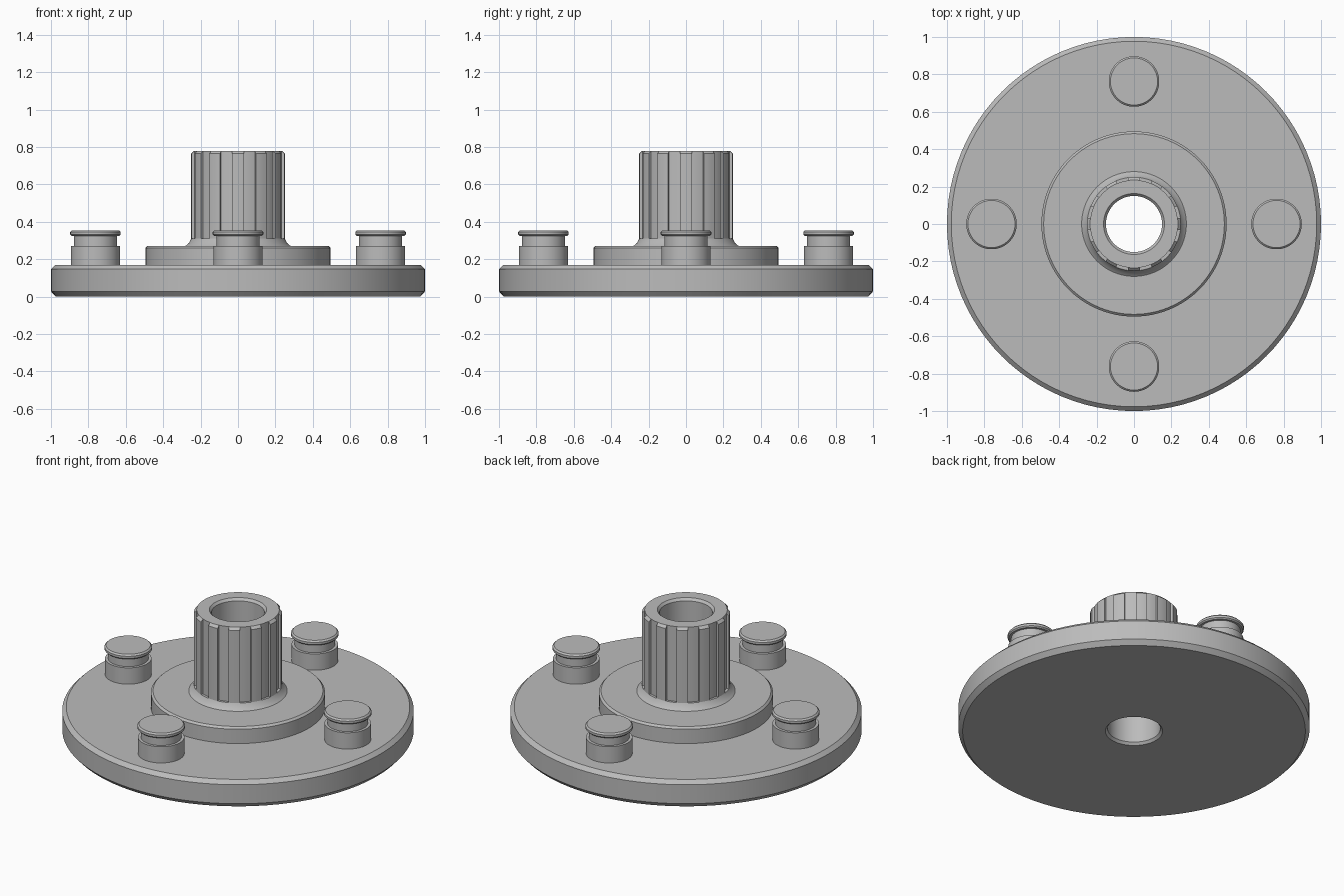
import bpy
import bmesh
from math import cos, sin, radians

if "Cube" in bpy.data.objects:
    bpy.data.objects.remove(bpy.data.objects["Cube"], do_unlink=True)

# Single plain metal colour
steel = bpy.data.materials.new("grey_steel")
steel.use_nodes = True
colour = (0.5, 0.5, 0.5, 1)
steel.diffuse_color = colour
steel.node_tree.nodes["Principled BSDF"].inputs["Base Color"].default_value = colour

BORE, ROOT, TIP = 0.15, 0.235, 0.25
NECK_Z, TOP_Z = 0.31, 0.78
TEETH = 12
PITCH = 360 / TEETH

# Angles around the axis: each tooth is an arc at the tip, then an arc at the root
STATIONS = []
for tooth in range(TEETH):
    for on_tooth in (True, False):
        start = tooth * PITCH + (-PITCH / 4 if on_tooth else PITCH / 4)
        for step in range(5):
            STATIONS.append((radians(start + step * PITCH / 8), on_tooth))


def lathe(name, profile, location=(0, 0, 0)):
    """Spin (radius, z) points; a radius of None follows the spline teeth."""
    bm = bmesh.new()
    rings = []
    for r, z in profile:
        ring = []
        for a, on_tooth in STATIONS:
            rad = (TIP if on_tooth else ROOT) if r is None else r
            ring.append(bm.verts.new((rad * cos(a), rad * sin(a), z)))
        rings.append(ring)
    count = len(STATIONS)
    for low, high in zip(rings, rings[1:]):
        for j in range(count):
            k = (j + 1) % count
            bm.faces.new((low[j], low[k], high[k], high[j]))
    bmesh.ops.remove_doubles(bm, verts=bm.verts, dist=0.0001)
    mesh = bpy.data.meshes.new(name)
    bm.to_mesh(mesh)
    bm.free()
    mesh.materials.append(steel)
    obj = bpy.data.objects.new(name, mesh)
    obj.location = location
    bpy.context.collection.objects.link(obj)
    bpy.ops.object.select_all(action="DESELECT")
    obj.select_set(True)
    bpy.context.view_layer.objects.active = obj
    bpy.ops.object.shade_smooth_by_angle(angle=radians(25))
    return obj


# Chamfered disc with raised step, conical collar and through bore
lathe("flange", [
    (BORE, NECK_Z), (BORE, 0.015), (0.163, 0),
    (0.975, 0), (1, 0.028), (1, 0.147), (0.977, 0.17),
    (0.495, 0.17), (0.495, 0.26), (0.483, 0.272),
    (0.28, 0.272), (0.262, 0.287), (TIP, NECK_Z), (ROOT, NECK_Z),
])

# Splined sleeve with chamfered teeth and bore
lathe("splined_hub", [
    (None, NECK_Z), (None, TOP_Z - 0.015), (ROOT, TOP_Z),
    (0.163, TOP_Z), (BORE, TOP_Z - 0.015), (BORE, NECK_Z),
])

# Four grooved pegs around the disc
peg = [
    (0.132, 0.17), (0.132, 0.272), (0.115, 0.272), (0.115, 0.325),
    (0.128, 0.325), (0.135, 0.332), (0.135, 0.346), (0.126, 0.355), (0, 0.355),
]
for side, (x, y) in {"front": (0, -1), "back": (0, 1),
                     "left": (1, 0), "right": (-1, 0)}.items():
    lathe(side + "_peg", peg, (x * 0.762, y * 0.762, 0))
